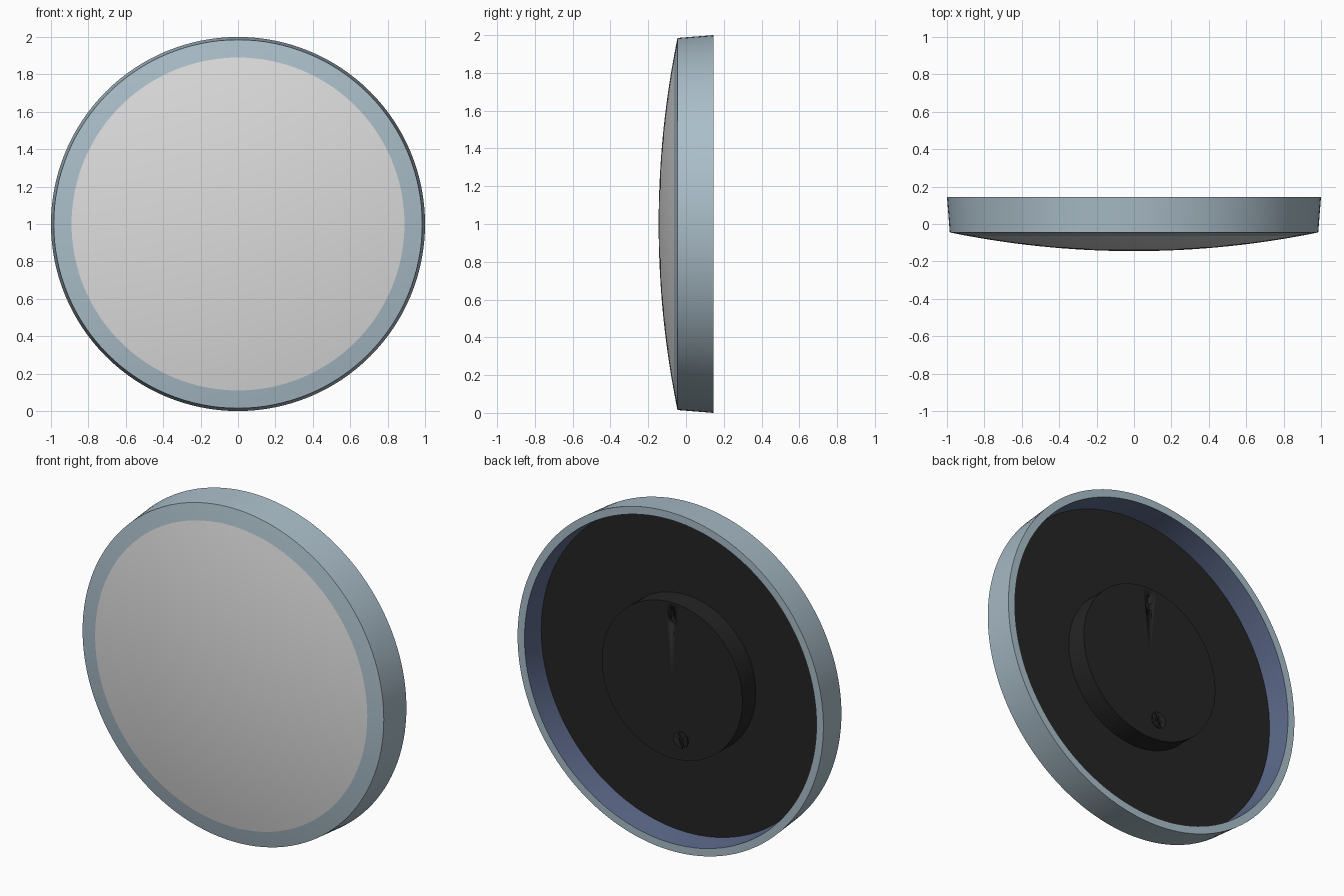
import bpy
import bmesh
from math import cos, sin, pi, radians, sqrt
from mathutils import Matrix, Vector

cube = bpy.data.objects.get("Cube")
if cube:
    bpy.data.objects.remove(cube, do_unlink=True)

SEGMENTS = 128
CENTRE = Vector((0, 0, 1))


def material(name, colour):
    mat = bpy.data.materials.new(name)
    mat.use_nodes = True
    mat.diffuse_color = (*colour, 1)
    mat.node_tree.nodes["Principled BSDF"].inputs["Base Color"].default_value = (*colour, 1)
    return mat


diffuser_grey = material("diffuser grey", (0.72, 0.72, 0.72))
rim_blue = material("rim grey blue", (0.40, 0.51, 0.58))
lining_blue = material("lining dark blue", (0.11, 0.145, 0.26))
back_black = material("back black", (0.018, 0.018, 0.018))


def finish(name, bm, *mats):
    """Turn a bmesh into an object with smooth shading and sharp edges."""
    bmesh.ops.recalc_face_normals(bm, faces=bm.faces)
    mesh = bpy.data.meshes.new(name)
    bm.to_mesh(mesh)
    bm.free()
    obj = bpy.data.objects.new(name, mesh)
    bpy.context.collection.objects.link(obj)
    for mat in mats:
        mesh.materials.append(mat)
    bpy.ops.object.select_all(action="DESELECT")
    obj.select_set(True)
    bpy.context.view_layer.objects.active = obj
    bpy.ops.object.shade_smooth_by_angle(angle=radians(30))
    return obj


def lathe(profile, closed=False, centre=CENTRE, segments=SEGMENTS):
    """Spin (radius, y) points around the front-to-back axis."""
    bm = bmesh.new()
    verts = [bm.verts.new(centre + Vector((r, y, 0))) for r, y in profile]
    edges = [bm.edges.new(pair) for pair in zip(verts, verts[1:])]
    if closed:
        edges.append(bm.edges.new((verts[-1], verts[0])))
    bmesh.ops.spin(bm, geom=verts + edges, cent=centre, axis=(0, 1, 0),
                   angle=2 * pi, steps=segments)
    bmesh.ops.remove_doubles(bm, verts=bm.verts, dist=0.0001)
    return bm


def prism(outline, y0, y1):
    """Extrude an (x, z) outline between two depths."""
    bm = bmesh.new()
    face = bm.faces.new([bm.verts.new((x, y0, z)) for x, z in outline])
    moved = bmesh.ops.extrude_face_region(bm, geom=[face])["geom"]
    bmesh.ops.translate(bm, vec=(0, y1 - y0, 0),
                        verts=[v for v in moved if isinstance(v, bmesh.types.BMVert)])
    return bm


def carve(target, cutter):
    """Cut one object out of another and discard the cutter."""
    cutter.hide_render = True
    mod = target.modifiers.new("cut", "BOOLEAN")
    mod.operation = "DIFFERENCE"
    mod.solver = "EXACT"
    mod.object = cutter
    bpy.context.view_layer.objects.active = target
    bpy.ops.object.modifier_apply(modifier=mod.name)
    bpy.data.objects.remove(cutter, do_unlink=True)


# The whole front follows one shallow sphere
DOME_R = 4.9


def dome_y(r):
    return -0.145 + DOME_R - sqrt(DOME_R ** 2 - r ** 2)


# Domed diffuser
EDGE = 0.89
steps = [EDGE * i / 14 for i in range(15)]
finish("diffuser", lathe([(r, dome_y(r)) for r in steps] + [(EDGE, -0.03), (0, -0.03)]),
       diffuser_grey)

# Tapered rim with a front band and a dark lining
band = [(r, dome_y(r)) for r in (EDGE, 0.92, 0.95, 0.985)]
bm = lathe(band + [(1.0, 0.145), (0.955, 0.145), (0.943, 0.0), (0.943, -0.03), (EDGE, -0.03)],
           closed=True)
bmesh.ops.recalc_face_normals(bm, faces=bm.faces)
for face in bm.faces:
    outward = face.calc_center_median() - CENTRE
    outward.y = 0
    if face.normal.dot(outward.normalized()) < -0.5:
        face.material_index = 1
finish("rim", bm, rim_blue, lining_blue)

# Recessed back plate
finish("back_plate", lathe([(0, -0.025), (0.95, -0.025), (0.95, 0.005), (0, 0.005)]), back_black)

# Round mounting base
BASE_Y = 0.13
base = finish("mounting_base", lathe([(0, 0.0), (0.46, 0.0), (0.46, BASE_Y), (0, BASE_Y)]),
              back_black)

# Keyhole for hanging: round entry with a narrow slot above
KEY_Z = 1.35
arc = [radians(a) for a in range(120, 421, 20)]
keyhole = [(0.026 * cos(a), KEY_Z + 0.026 * sin(a)) for a in arc]
keyhole += [(0.011, KEY_Z + 0.07), (-0.011, KEY_Z + 0.07)]
carve(base, finish("keyhole_cutter", prism(keyhole, BASE_Y - 0.03, BASE_Y + 0.02), back_black))

# Slotted screw near the bottom
SCREW = Vector((-0.06, 0, 0.665))
screw = finish("screw", lathe([(0, BASE_Y - 0.02), (0.048, BASE_Y - 0.02),
                               (0.048, BASE_Y + 0.008), (0, BASE_Y + 0.008)],
                              centre=SCREW, segments=32), back_black)
bm = bmesh.new()
bmesh.ops.create_cube(bm, size=1, matrix=Matrix.Translation(SCREW + Vector((0, BASE_Y + 0.008, 0)))
                      @ Matrix.Rotation(radians(25), 4, "Y") @ Matrix.Diagonal((0.016, 0.014, 0.2, 1)))
carve(screw, finish("screw_slot_cutter", bm, back_black))
